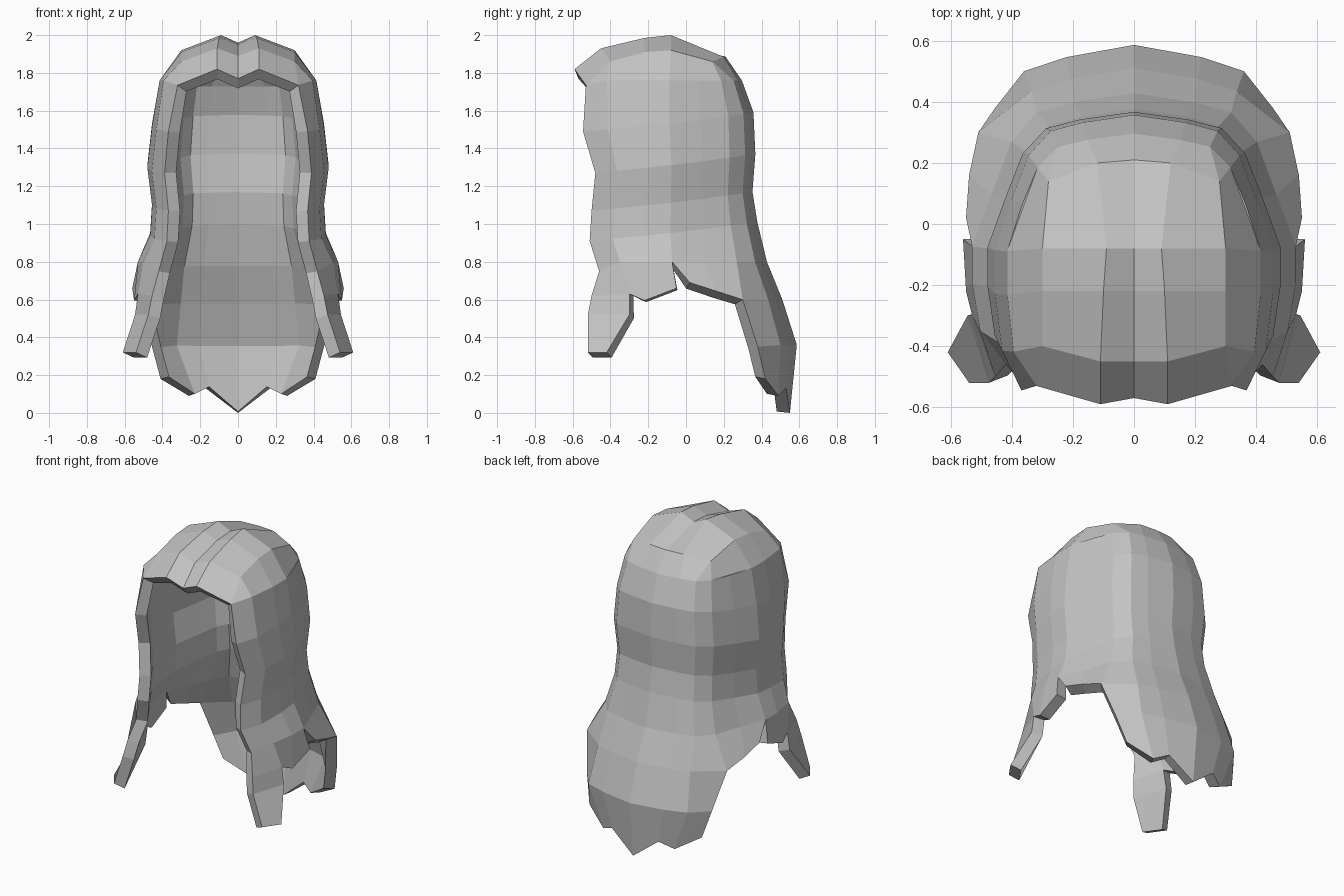
import bpy
import bmesh

cube = bpy.data.objects.get("Cube")
if cube:
    bpy.data.objects.remove(cube)

# Single hair colour
hair_grey = bpy.data.materials.new("hair_grey")
hair_grey.use_nodes = True
colour = (0.55, 0.55, 0.55, 1)
hair_grey.diffuse_color = colour
hair_grey.node_tree.nodes["Principled BSDF"].inputs["Base Color"].default_value = colour

# Rings down the hair: height, half width, front depth, back depth
RINGS = [
    (1.76, .415, .55, .29), (1.54, .455, .545, .35), (1.32, .48, .48, .36),
    (1.12, .455, .50, .345), (.96, .465, .51, .37), (.80, .53, .46, .42),
    (.60, .56, .51, .50), (.36, .60, .52, .575),
]

# Strand lines around the head, as fractions of each ring
STRANDS = {
    "brow": (.81, -1), "temple": (.95, -.76), "cheek": (1, -.42),
    "ear": (1, -.16), "behind_ear": (.88, .23), "nape_side": (.76, .64),
    "nape": (.60, .87), "nape_inner": (.37, .95), "spine": (0, 1.02),
}


def strand_point(name, ring):
    u, v = STRANDS[name]
    z, width, front, back = RINGS[ring]
    tilt = .05 * v if 0 < ring < 5 else 0
    return (u * width, v * (front if v < 0 else back), z + tilt)


def strand(name, last_ring, *tips):
    return [strand_point(name, r) for r in range(last_ring + 1)] + list(tips)


bm = bmesh.new()


def add_face(*points):
    bm.faces.new([bm.verts.new(p) for p in points])


def add_lock(*columns):
    """Skin neighbouring strands, listed front to back and running downwards."""
    for a, b in zip(columns, columns[1:]):
        for r in range(len(a) - 1):
            add_face(a[r + 1], b[r + 1], b[r], a[r])


# Points where neighbouring locks meet
hairline_corner = (.32, -.53, 1.735)
temple_split = (.53, -.30, .63)
nape_split = (.51, .30, .60)

# Long locks framing the face
brow = strand("brow", 4, (.42, -.46, .75), (.455, -.50, .62), (.475, -.52, .52), (.54, -.52, .32))
brow[0] = hairline_corner
add_lock(brow, strand("temple", 5, temple_split, (.545, -.30, .52), (.61, -.42, .32)))

# Side locks in front of and behind the ear
add_lock(
    strand("temple", 5, temple_split),
    strand("cheek", 5, (.55, -.22, .595)),
    strand("ear", 5, (.56, -.05, .66)),
)
add_lock(
    strand("ear", 5, (.55, .02, .69)),
    strand("behind_ear", 5, (.54, .16, .645)),
    strand("nape_side", 5, nape_split),
)

# Long back with a jagged hem
add_lock(
    strand("nape_side", 5, nape_split, (.455, .38, .35), (.41, .42, .18)),
    strand("nape", 7, (.26, .49, .09)),
    strand("nape_inner", 7, (.17, .53, .13)),
    strand("spine", 7, (0, .55, 0)),
)

# Crown with a shallow centre parting, from hairline to back
side = [hairline_corner] + [strand_point(n, 0) for n in ("temple", "cheek", "ear", "nape_side")]
crown = [
    [(0, -.57, 1.77), (.11, -.59, 1.82), hairline_corner],
    [(0, -.45, 1.89), (.11, -.45, 1.93), (.30, -.40, 1.86)],
    [(0, -.22, 1.95), (.10, -.22, 1.985), (.30, -.22, 1.91)],
    [(0, -.08, 1.96), (.09, -.08, 2.0), (.30, -.08, 1.92)],
    [(0, .21, 1.885), (.12, .20, 1.885), (.28, .14, 1.86)],
]
for row, edge in zip(crown, side):
    row.append(edge)
for near, far in zip(crown, crown[1:]):
    for i in range(3):
        add_face(near[i], near[i + 1], far[i + 1], far[i])

# Join the crown to the back and side strands
centre, inner, outer, corner = crown[-1]
nape, nape_inner, spine = (strand_point(n, 0) for n in ("nape", "nape_inner", "spine"))
add_face(centre, inner, nape_inner, spine)
add_face(inner, outer, nape, nape_inner)
add_face(outer, corner, nape)
add_face(side[3], strand_point("behind_ear", 0), corner)

bmesh.ops.remove_doubles(bm, verts=bm.verts, dist=.0005)
mesh = bpy.data.meshes.new("long_hair")
bm.to_mesh(mesh)
bm.free()
mesh.materials.append(hair_grey)
hair = bpy.data.objects.new("long_hair", mesh)
bpy.context.collection.objects.link(hair)

# Mirror the half and give the hair its thickness
mirror = hair.modifiers.new("mirror", "MIRROR")
mirror.use_axis[0] = True
mirror.use_clip = True
mirror.merge_threshold = .001
shell = hair.modifiers.new("thickness", "SOLIDIFY")
shell.thickness = .07
shell.offset = -1
